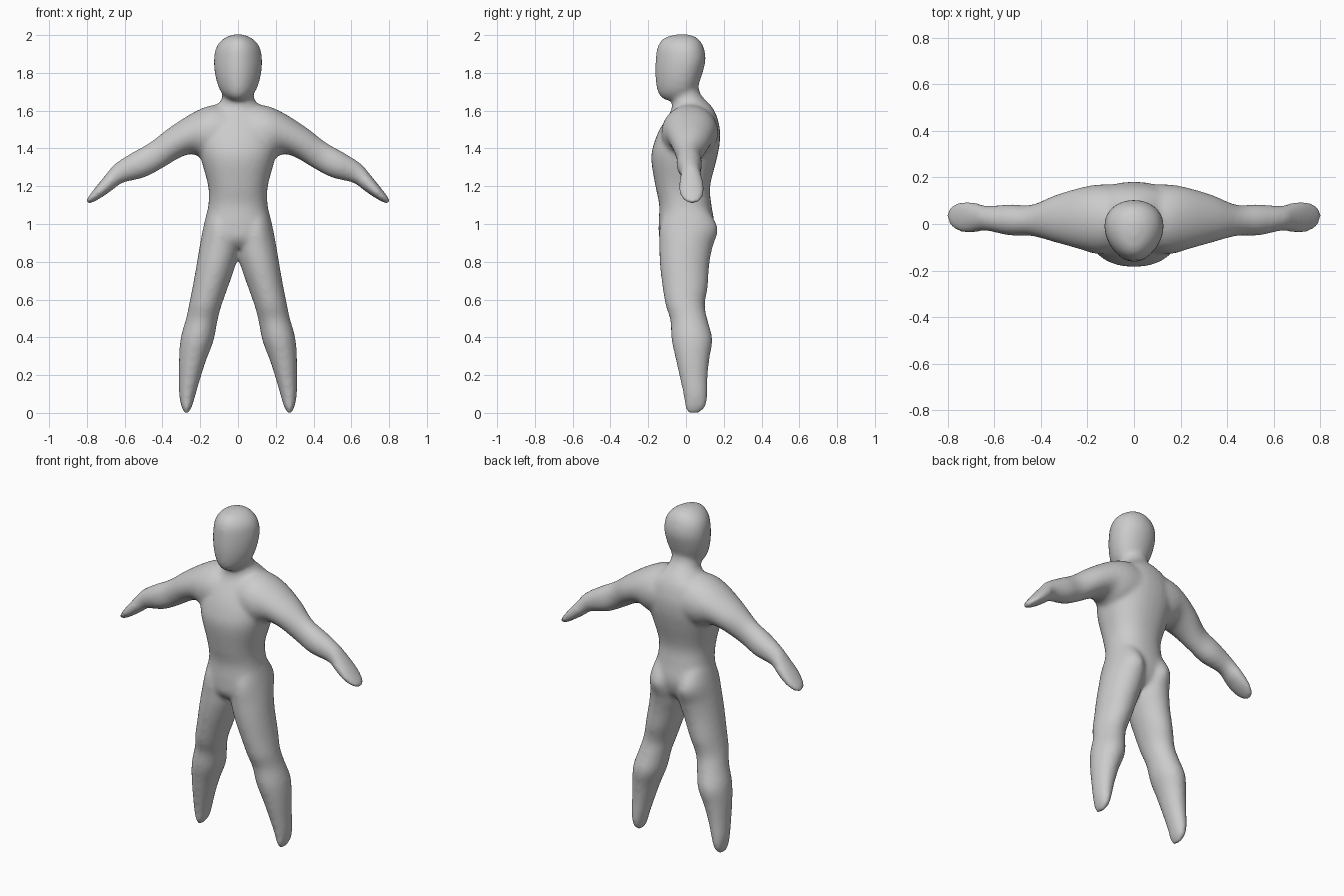
import bpy, bmesh, math
from mathutils import Vector

if "Cube" in bpy.data.objects:
    bpy.data.objects.remove(bpy.data.objects["Cube"], do_unlink=True)

SIDES, STEPS = 32, 5


def smooth_path(stations):
    """Catmull-Rom interpolation between the stations of a limb."""
    p = [Vector(s) for s in stations]
    p = [p[0]] + p + [p[-1]]
    out = []
    for i in range(1, len(p) - 2):
        a, b, c, d = p[i - 1:i + 3]
        for k in range(STEPS):
            t = k / STEPS
            out.append(b + (c - a) * (t / 2) + (a * 2 - b * 5 + c * 4 - d) * (t * t / 2)
                       + (b * 3 - a - c * 3 + d) * (t ** 3 / 2))
    return out + [p[-1]]


def loft(bm, stations, side=1, power=1.0, egg=0.0):
    """Skin oval rings; a station is x, z of one edge, x, z of the other, front y, back y."""
    rings = []
    for xa, za, xb, zb, y0, y1 in smooth_path(stations):
        ring = []
        for i in range(SIDES):
            a = 2 * math.pi * i / SIDES
            c, s = math.cos(a), math.sin(a)
            u = math.copysign(abs(c) ** power, c) * (1 + egg * s)
            v = math.copysign(abs(s) ** power, s)
            ring.append(bm.verts.new((side * ((xa + xb) / 2 + u * (xb - xa) / 2),
                                      (y0 + y1) / 2 + v * (y1 - y0) / 2,
                                      (za + zb) / 2 + u * (zb - za) / 2)))
        rings.append(ring)
    faces = [bm.faces.new(rings[0]), bm.faces.new(rings[-1])]
    for r, q in zip(rings, rings[1:]):
        for i in range(SIDES):
            j = (i + 1) % SIDES
            faces.append(bm.faces.new((r[i], r[j], q[j], q[i])))
    bmesh.ops.recalc_face_normals(bm, faces=faces)


def upright(rows):
    """Level, symmetric stations from height, half width, front y, back y."""
    return [(-w, z, w, z, y0, y1) for z, w, y0, y1 in rows]


head = upright([(2.004, .02, -.05, .01), (1.985, .07, -.115, .06), (1.94, .112, -.15, .092),
                (1.87, .126, -.161, .104), (1.79, .12, -.163, .085), (1.72, .1, -.155, .06),
                (1.68, .076, -.14, .045), (1.655, .045, -.11, .02)])
neck = upright([(1.78, .075, -.09, .06), (1.7, .082, -.08, .072), (1.66, .088, -.075, .1),
                (1.62, .12, -.075, .135), (1.54, .17, -.1, .16)])
torso = upright([(1.63, .1, -.06, .13), (1.58, .17, -.09, .16), (1.5, .2, -.14, .18),
                 (1.42, .21, -.172, .178), (1.34, .195, -.184, .162), (1.2, .158, -.162, .128),
                 (1.1, .157, -.142, .135), (1.0, .176, -.145, .15), (.92, .17, -.14, .13),
                 (.87, .1, -.1, .09)])
arm = [(.03, 1.62, .03, 1.34, -.12, .17), (.13, 1.63, .17, 1.34, -.13, .17),
       (.23, 1.594, .24, 1.37, -.108, .155), (.36, 1.512, .31, 1.35, -.08, .125),
       (.465, 1.432, .41, 1.29, -.052, .083), (.56, 1.378, .5, 1.245, -.05, .085),
       (.65, 1.32, .61, 1.218, -.03, .078), (.7, 1.262, .66, 1.183, -.036, .092),
       (.75, 1.2, .72, 1.142, -.038, .098), (.79, 1.148, .772, 1.113, -.015, .082),
       (.805, 1.12, .797, 1.108, .015, .055)]
leg = [(.15, 1.12, .0, 1.08, -.1, .1), (.18, 1.0, .0, .96, -.14, .168),
       (.2, .9, -.005, .85, -.142, .14), (.217, .8, .02, .76, -.138, .123),
       (.238, .68, .055, .66, -.125, .116), (.258, .58, .09, .56, -.108, .1),
       (.275, .5, .11, .48, -.083, .115), (.303, .4, .13, .38, -.077, .14),
       (.312, .3, .168, .28, -.056, .125), (.313, .2, .2, .18, -.034, .115),
       (.312, .1, .226, .09, -.014, .113), (.3, .035, .245, .03, -.006, .105),
       (.283, -.003, .265, -.003, .01, .07)]

# Head, neck and trunk, then both arms and legs, in one shell
bm = bmesh.new()
loft(bm, head, egg=.17)
loft(bm, neck)
loft(bm, torso, power=.88)
for side in (1, -1):
    loft(bm, arm, side)
    loft(bm, leg, side)
mesh = bpy.data.meshes.new("body")
bm.to_mesh(mesh)
bm.free()
body = bpy.data.objects.new("body", mesh)
bpy.context.collection.objects.link(body)

# Fuse the parts into one soft skin
fuse = body.modifiers.new("fuse", 'REMESH')
fuse.mode = 'VOXEL'
fuse.voxel_size = .011
fuse.use_smooth_shade = True
soften = body.modifiers.new("soften", 'SMOOTH')
soften.factor = .5
soften.iterations = 14

# Plain grey skin
grey = bpy.data.materials.new("plain grey")
grey.use_nodes = True
colour = (.6, .6, .6, 1)
grey.diffuse_color = colour
grey.node_tree.nodes["Principled BSDF"].inputs["Base Color"].default_value = colour
mesh.materials.append(grey)
for f in mesh.polygons:
    f.use_smooth = True
